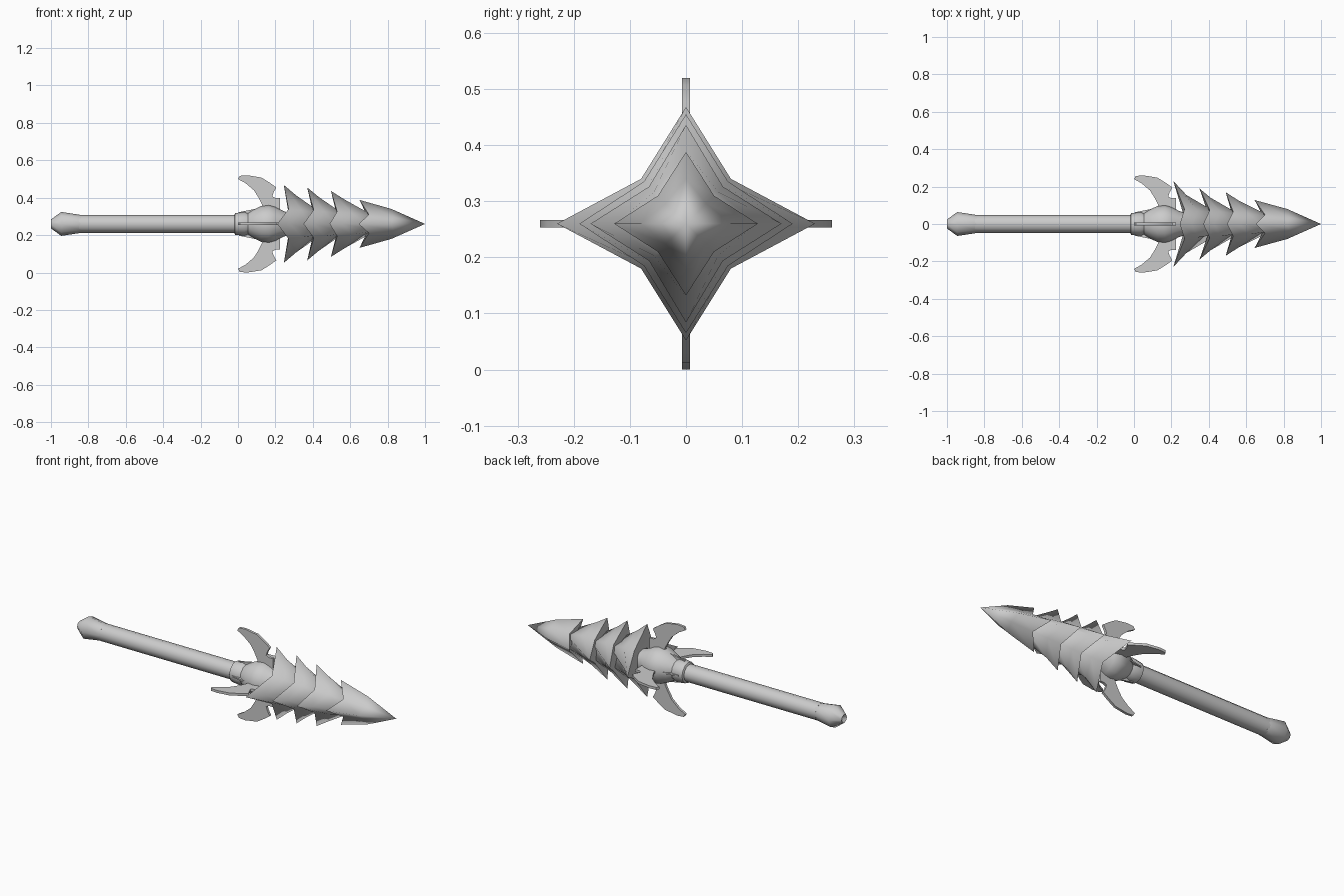
import bpy, bmesh, math
from mathutils import Matrix, Vector

cube = bpy.data.objects.get("Cube")
if cube:
    bpy.data.objects.remove(cube)

AXIS_Z = 0.26

grey = bpy.data.materials.new("plain grey")
grey.use_nodes = True
grey.diffuse_color = (0.6, 0.6, 0.6, 1)
grey.node_tree.nodes["Principled BSDF"].inputs["Base Color"].default_value = (0.6, 0.6, 0.6, 1)


def finish(name, bm, angle=None):
    """Turn a bmesh lying along the x axis into an object at the weapon's height."""
    bmesh.ops.recalc_face_normals(bm, faces=bm.faces)
    mesh = bpy.data.meshes.new(name)
    bm.to_mesh(mesh)
    bm.free()
    mesh.materials.append(grey)
    obj = bpy.data.objects.new(name, mesh)
    obj.location.z = AXIS_Z
    bpy.context.collection.objects.link(obj)
    if angle:
        bpy.ops.object.select_all(action='DESELECT')
        obj.select_set(True)
        bpy.context.view_layer.objects.active = obj
        bpy.ops.object.shade_smooth_by_angle(angle=math.radians(angle))
    return obj


def loft(bm, rings):
    for a, b in zip(rings, rings[1:]):
        n = len(a)
        for i in range(n):
            j = (i + 1) % n
            bm.faces.new((a[i], a[j], b[j], b[i]))


def turned(name, profile, sides=12):
    """Lathe (x, radius) points around the x axis."""
    bm = bmesh.new()
    rings = []
    for x, r in profile:
        angles = [math.tau * i / sides for i in range(sides)]
        rings.append([bm.verts.new((x, r * math.cos(a), r * math.sin(a))) for a in angles])
    loft(bm, rings)
    bm.faces.new(rings[0])
    bm.faces.new(rings[-1])
    return finish(name, bm, 50)


def star_ring(bm, side, top, valley):
    """Four ridges and four valleys; each argument is (x, offset from axis)."""
    ring = []
    for k in range(8):
        a = math.tau * k / 8
        x, r = valley if k % 2 else (side if k % 4 == 0 else top)
        if k % 2:
            r *= math.sqrt(2)
        ring.append(bm.verts.new((x, r * math.cos(a), r * math.sin(a))))
    return ring


def scale_layer(name, rings, tip=None):
    """A star-shaped blade layer with a crisp rear rim."""
    bm = bmesh.new()
    loops = [star_ring(bm, *ring) for ring in rings]
    loft(bm, loops)
    back = bm.verts.new((rings[0][2][0] + 0.01, 0, 0))
    rim = loops[0]
    for i in range(8):
        bm.faces.new((rim[i], back, rim[(i + 1) % 8]))
    if tip:
        point = bm.verts.new((tip, 0, 0))
        for i in range(8):
            bm.faces.new((loops[-1][i], loops[-1][(i + 1) % 8], point))
    else:
        bm.faces.new(loops[-1])
    for f in bm.faces:
        f.smooth = True
    for i in range(8):
        bm.edges.get((rim[i], rim[(i + 1) % 8])).smooth = False
    return finish(name, bm)


# Handle with flared pommel
turned("pommel", [(-0.985, 0.008), (-1.0, 0.024), (-0.945, 0.064), (-0.84, 0.048)], 8)
turned("shaft", [(-0.85, 0.048), (0.0, 0.048)])

# Collar and rounded socket behind the head
turned("collar", [(-0.02, 0.05), (-0.015, 0.058), (0.035, 0.064), (0.06, 0.054), (0.08, 0.05)])
turned("socket", [(0.05, 0.055), (0.08, 0.075), (0.125, 0.096), (0.165, 0.102),
                  (0.2, 0.092), (0.24, 0.07), (0.3, 0.05)])

# Overlapping blade layers, rear to front: side ridge, top ridge, valley per ring
scale_layer("rear_blade_layer", [
    ((0.21, 0.23), (0.245, 0.208), (0.27, 0.08)),
    ((0.28, 0.155), (0.31, 0.153), (0.34, 0.072)),
    ((0.38, 0.06), (0.41, 0.07), (0.45, 0.055))])
scale_layer("second_blade_layer", [
    ((0.35, 0.19), (0.37, 0.195), (0.405, 0.075)),
    ((0.41, 0.14), (0.43, 0.145), (0.46, 0.067)),
    ((0.52, 0.06), (0.53, 0.065), (0.57, 0.048))])
scale_layer("third_blade_layer", [
    ((0.49, 0.17), (0.497, 0.176), (0.53, 0.066)),
    ((0.56, 0.125), (0.57, 0.13), (0.61, 0.057)),
    ((0.68, 0.05), (0.68, 0.055), (0.74, 0.035))])
scale_layer("tip_blade_layer", [
    ((0.645, 0.128), (0.65, 0.128), (0.70, 0.05)),
    ((0.82, 0.08), (0.82, 0.08), (0.83, 0.036))], tip=1.0)

# Four hooked fins around the socket
FIN = [(0, 0.24), (0.01, 0.257), (0.05, 0.26), (0.125, 0.248), (0.17, 0.22),
       (0.205, 0.195), (0.19, 0.168), (0.183, 0.147), (0.2, 0.138), (0.225, 0.138),
       (0.225, 0.05), (0.11, 0.05), (0.13, 0.1), (0.11, 0.14), (0.085, 0.18), (0.04, 0.218)]
for k, name in enumerate(("top_fin", "right_side_fin", "bottom_fin", "left_side_fin")):
    bm = bmesh.new()
    face = bm.faces.new([bm.verts.new((x, -0.007, r)) for x, r in FIN])
    grown = bmesh.ops.extrude_face_region(bm, geom=[face])
    moved = [v for v in grown["geom"] if isinstance(v, bmesh.types.BMVert)]
    bmesh.ops.translate(bm, verts=moved, vec=Vector((0, 0.014, 0)))
    bmesh.ops.rotate(bm, verts=bm.verts, cent=(0, 0, 0),
                     matrix=Matrix.Rotation(k * math.pi / 2, 3, 'X'))
    finish(name, bm, 40)

# Slim spines where the fins meet the collar
for name, size in (("side_spine", (0.21, 0.21, 0.012)), ("upright_spine", (0.21, 0.012, 0.21))):
    bm = bmesh.new()
    bmesh.ops.create_cube(bm, size=1, matrix=Matrix.Translation((0.11, 0, 0)) @ Matrix.Diagonal((*size, 1)))
    for v in bm.verts:
        if v.co.x < 0.1:
            v.co.y *= 0.6
            v.co.z *= 0.6
    finish(name, bm)
